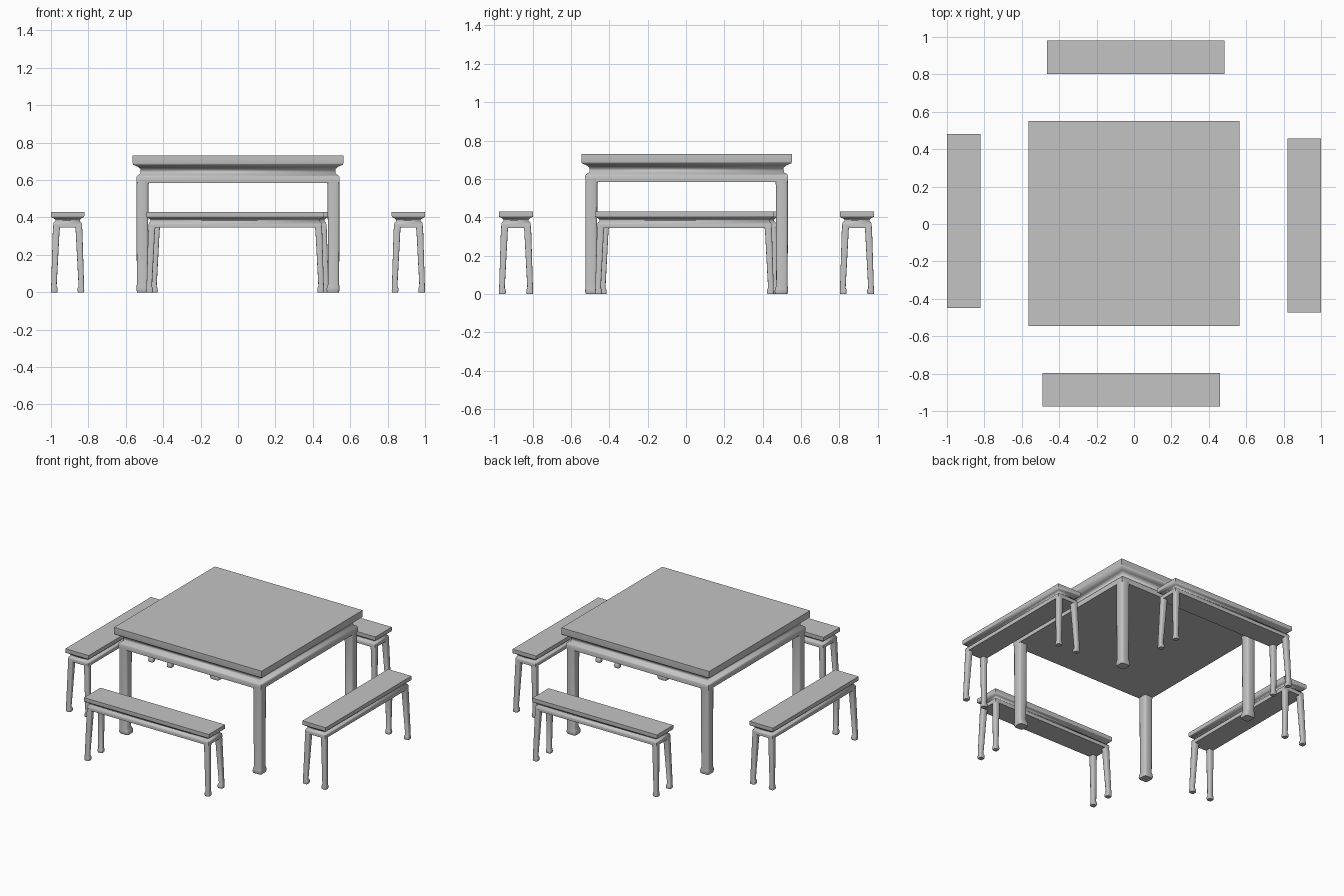
import bpy
import bmesh
import math

if "Cube" in bpy.data.objects:
    bpy.data.objects.remove(bpy.data.objects["Cube"])

GREY = (0.55, 0.55, 0.55, 1)
mat = bpy.data.materials.new("plain_grey")
mat.use_nodes = True
mat.diffuse_color = GREY
mat.node_tree.nodes["Principled BSDF"].inputs["Base Color"].default_value = GREY


def loft(name, rings, bevel=0):
    """Skin a stack of rectangles given as (x0, x1, y0, y1, z), lowest first."""
    bm = bmesh.new()
    loops = [[bm.verts.new((x, y, z)) for x, y in
              ((x0, y0), (x1, y0), (x1, y1), (x0, y1))]
             for x0, x1, y0, y1, z in rings]
    for low, high in zip(loops, loops[1:]):
        for i in range(4):
            j = (i + 1) % 4
            bm.faces.new((low[i], low[j], high[j], high[i]))
    bm.faces.new(loops[0])
    bm.faces.new(loops[-1])
    bmesh.ops.recalc_face_normals(bm, faces=bm.faces)
    if bevel:
        # round only the upright edges of the leg
        upright = [e for e in bm.edges
                   if abs(e.verts[0].co.z - e.verts[1].co.z) > 0.001]
        bmesh.ops.bevel(bm, geom=upright, offset=bevel, segments=2,
                        profile=0.5, affect='EDGES')
    mesh = bpy.data.meshes.new(name)
    bm.to_mesh(mesh)
    bm.free()
    mesh.materials.append(mat)
    obj = bpy.data.objects.new(name, mesh)
    bpy.context.collection.objects.link(obj)
    bpy.ops.object.select_all(action='DESELECT')
    obj.select_set(True)
    bpy.context.view_layer.objects.active = obj
    bpy.ops.object.shade_smooth_by_angle(angle=math.radians(60))


def furniture(name, cx, cy, hx, hy, profile, leg, bevel):
    """Top with waist and apron, plus four legs.
    profile: (inset, z); leg: (outer inset, inner inset, z)."""
    loft(name + "_top", [(cx - hx + i, cx + hx - i, cy - hy + i, cy + hy - i, z)
                         for i, z in profile])
    for sx, side in ((1, "left"), (-1, "right")):
        for sy, end in ((-1, "front"), (1, "back")):
            rings = []
            for outer, inner, z in leg:
                xs = sorted(cx + sx * (hx - i) for i in (outer, inner))
                ys = sorted(cy + sy * (hy - i) for i in (outer, inner))
                rings.append((*xs, *ys, z))
            loft(f"{name}_{end}_{side}_leg", rings, bevel)


# Square table with straight legs ending in small inward hoof feet
TABLE_PROFILE = [(0.022, 0.585), (0.02, 0.615), (0.026, 0.625), (0.042, 0.635),
                 (0.043, 0.658), (0.03, 0.67), (0.002, 0.682), (0, 0.69), (0, 0.73)]
TABLE_LEG = [(0.024, 0.088, 0), (0.02, 0.09, 0.012), (0.021, 0.088, 0.028),
             (0.022, 0.081, 0.045), (0.021, 0.084, 0.57), (0.021, 0.089, 0.6)]
furniture("table", 0, 0.003, 0.563, 0.549, TABLE_PROFILE, TABLE_LEG, 0.012)

# Four benches with splayed legs
BENCH_PROFILE = [(0.013, 0.345), (0.012, 0.362), (0.015, 0.373), (0.023, 0.38),
                 (0.023, 0.388), (0.015, 0.395), (0.001, 0.402), (0, 0.407), (0, 0.43)]
BENCH_LEG = [(0.001, 0.034, 0), (0, 0.036, 0.008), (0.001, 0.035, 0.022),
             (0.001, 0.03, 0.032), (0.01, 0.046, 0.33), (0.012, 0.05, 0.355)]
BENCHES = [("front_bench", -0.015, -0.886, 0.475, 0.089),
           ("back_bench", 0.01, 0.891, 0.475, 0.089),
           ("right_bench", -0.911, 0.016, 0.089, 0.466),
           ("left_bench", 0.911, -0.008, 0.089, 0.466)]
for bench in BENCHES:
    furniture(*bench, BENCH_PROFILE, BENCH_LEG, 0.007)
